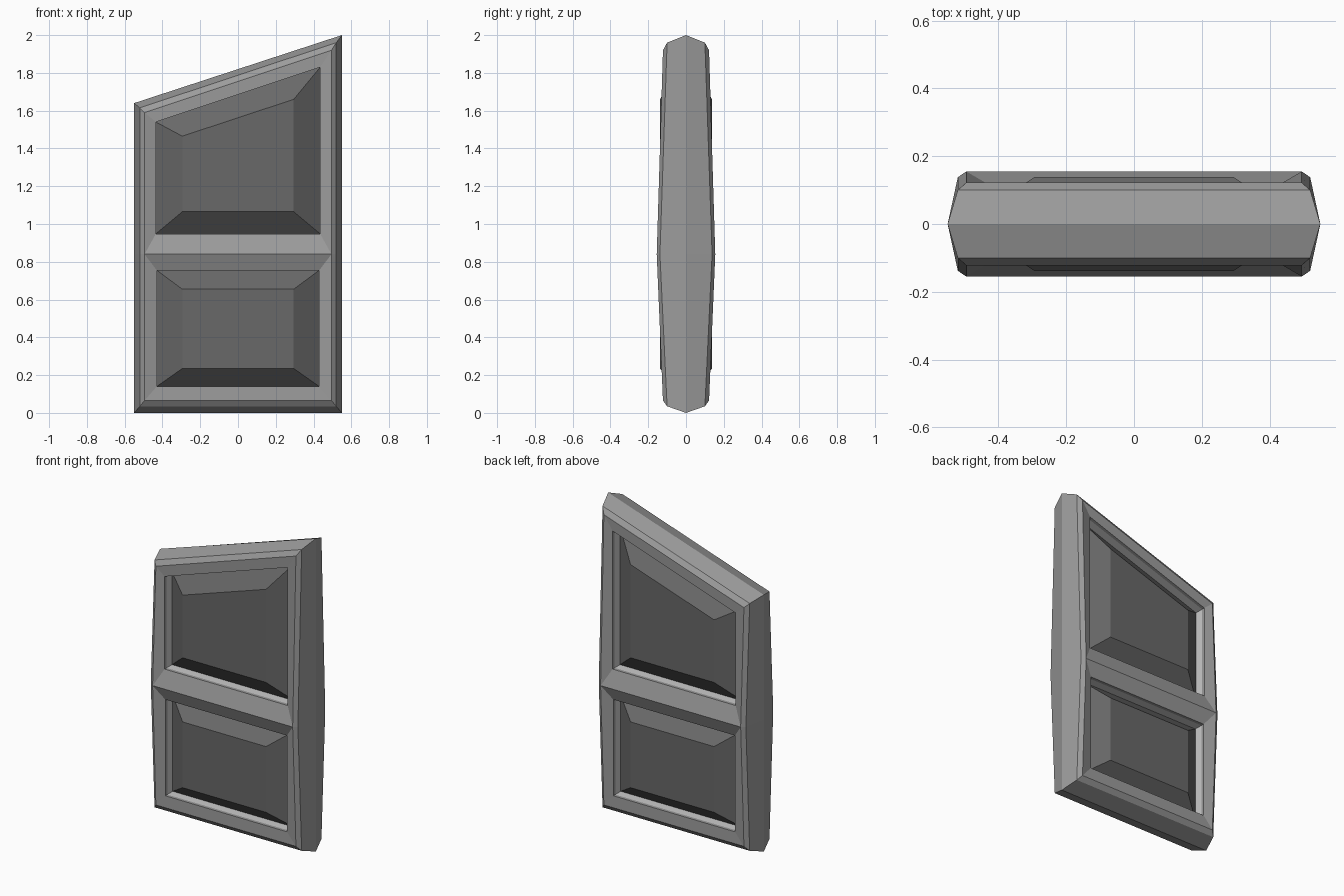
import bpy, bmesh

if "Cube" in bpy.data.objects:
    bpy.data.objects.remove(bpy.data.objects["Cube"])


def material(name, v):
    m = bpy.data.materials.new(name)
    m.diffuse_color = (v, v, v, 1)
    m.use_nodes = True
    m.node_tree.nodes["Principled BSDF"].inputs["Base Color"].default_value = m.diffuse_color
    return m


frame_grey = material("frame_grey", 0.33)
panel_grey = material("panel_dark_grey", 0.14)
trim_grey = material("trim_light_grey", 0.8)


def finish(name, bm, mat):
    """Mirror the front half to the back and make the object."""
    geom = bm.verts[:] + bm.edges[:] + bm.faces[:]
    dup = bmesh.ops.duplicate(bm, geom=geom)["geom"]
    for v in dup:
        if isinstance(v, bmesh.types.BMVert):
            v.co.y *= -1
    bmesh.ops.reverse_faces(bm, faces=[f for f in dup if isinstance(f, bmesh.types.BMFace)])
    bmesh.ops.remove_doubles(bm, verts=bm.verts[:], dist=0.0001)
    me = bpy.data.meshes.new(name)
    bm.to_mesh(me)
    bm.free()
    me.materials.append(mat)
    ob = bpy.data.objects.new(name, me)
    bpy.context.collection.objects.link(ob)
    return ob


def ring(bm, pts):
    return [bm.verts.new(p) for p in pts]


def bridge(bm, a, b):
    n = len(a)
    for i in range(n):
        j = (i + 1) % n
        bm.faces.new((a[i], a[j], b[j], b[i]))


def outline(x, bottom, left_top, right_top, y, y_mid, z_mid=0.84):
    """Counter-clockwise loop seen from the front, thickest at z_mid."""
    return [(-x, -y, bottom), (x, -y, bottom), (x, -y_mid, z_mid),
            (x, -y, right_top), (-x, -y, left_top), (-x, -y_mid, z_mid)]


def opening(x, bottom, left_top, right_top, y):
    return [(-x, -y, bottom), (x, -y, bottom), (x, -y, right_top), (-x, -y, left_top)]


# half width, bottom, left top, right top of each opening and its raised field
LOWER = (0.43, 0.14, 0.755, 0.755)
UPPER = (0.435, 0.948, 1.54, 1.83)
FIELDS = {"lower": (LOWER, (0.295, 0.235, 0.655, 0.655)),
          "upper": (UPPER, (0.295, 1.065, 1.465, 1.66))}
Y_FACE, Y_LIP, Y_EDGE, Y_FIELD = 0.12, 0.1, 0.045, 0.138

# Frame: chamfered outer rings, sloped face with crossbar, opening lips
bm = bmesh.new()
r0 = ring(bm, outline(0.55, 0, 1.64, 2.0, 0, 0))
r1 = ring(bm, outline(0.52, 0.035, 1.615, 1.96, 0.1, 0.138))
r2 = ring(bm, outline(0.495, 0.065, 1.59, 1.92, 0.122, 0.155))
bridge(bm, r0, r1)
bridge(bm, r1, r2)
for shape, outer in ((LOWER, [r2[0], r2[1], r2[2], r2[5]]),
                     (UPPER, [r2[5], r2[2], r2[3], r2[4]])):
    face = ring(bm, opening(*shape, Y_FACE))
    lip = ring(bm, opening(*shape, Y_LIP))
    bridge(bm, outer, face)
    bridge(bm, face, lip)
finish("door_frame", bm, frame_grey)

# Trim inside each opening, and the raised panels
for name, (shape, field) in FIELDS.items():
    bm = bmesh.new()
    bridge(bm, ring(bm, opening(*shape, Y_LIP)), ring(bm, opening(*shape, Y_EDGE)))
    finish(name + "_trim", bm, trim_grey)

    bm = bmesh.new()
    edge = ring(bm, opening(*shape, Y_EDGE))
    top = ring(bm, opening(*field, Y_FIELD))
    bridge(bm, edge, top)
    bm.faces.new(top)
    finish(name + "_panel", bm, panel_grey)
